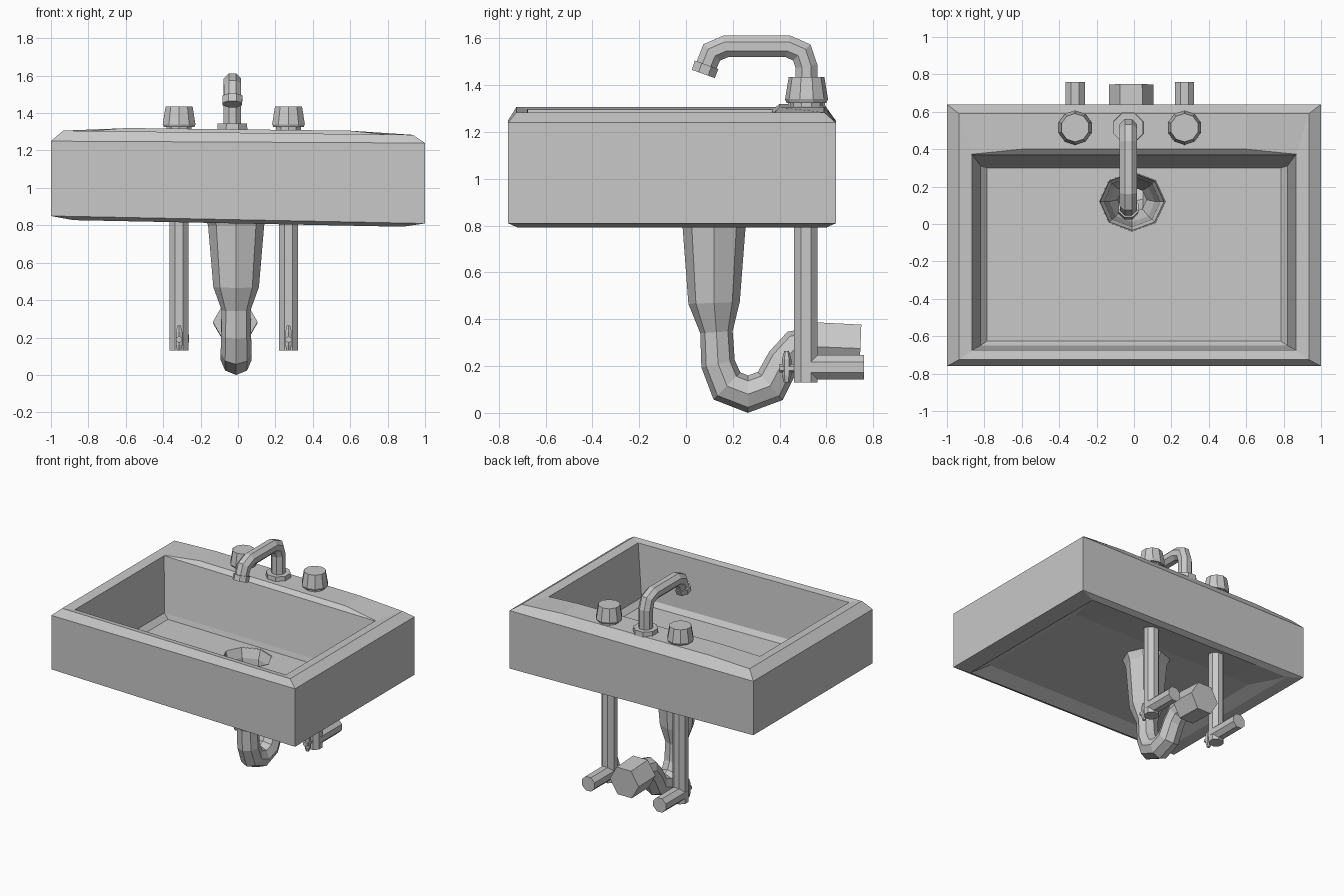
import bpy, bmesh, math
from mathutils import Vector

cube = bpy.data.objects.get("Cube")
if cube:
    bpy.data.objects.remove(cube, do_unlink=True)

grey = bpy.data.materials.new("plain grey")
grey.use_nodes = True
grey.diffuse_color = (0.58, 0.58, 0.58, 1)
grey.node_tree.nodes["Principled BSDF"].inputs["Base Color"].default_value = (0.58, 0.58, 0.58, 1)


def finish(name, bm):
    bmesh.ops.recalc_face_normals(bm, faces=bm.faces)
    mesh = bpy.data.meshes.new(name)
    bm.to_mesh(mesh)
    bm.free()
    mesh.materials.append(grey)
    obj = bpy.data.objects.new(name, mesh)
    bpy.context.collection.objects.link(obj)
    return obj


def skin(name, rings, cap_start=True, cap_end=True):
    """Join rings of points into a faceted surface."""
    bm = bmesh.new()
    loops = [[bm.verts.new(p) for p in ring] for ring in rings]
    n = len(loops[0])
    for a, b in zip(loops, loops[1:]):
        for i in range(n):
            j = (i + 1) % n
            bm.faces.new((a[i], a[j], b[j], b[i]))
    if cap_start:
        bm.faces.new(loops[0][::-1])
    if cap_end:
        bm.faces.new(loops[-1])
    return finish(name, bm)


def tube(name, x, path, sides=8, turn=0.5, cap_start=True, squash=1.0):
    """Sweep a polygon along (y, z, radius) points in an upright plane."""
    pts = [Vector((x, y, z)) for y, z, r in path]
    across = Vector((1, 0, 0))
    rings = []
    for i, (p, (_, _, r)) in enumerate(zip(pts, path)):
        steps = [(b - a).normalized() for a, b in zip(pts, pts[1:])][max(i - 1, 0):i + 1]
        up = across.cross(sum(steps, Vector()).normalized())
        # widen bends so that the pipe keeps its thickness
        miter = squash / math.cos(steps[0].angle(steps[-1]) / 2)
        ring = []
        for k in range(sides):
            a = 2 * math.pi * (k + turn) / sides
            ring.append(p + across * r * math.cos(a) + up * r * miter * math.sin(a))
        rings.append(ring)
    return skin(name, rings, cap_start)


def basin_ring(hx, front, back, z, tilt, mid_rise=0.0, mid_back=0.0):
    """Rectangle with two extra points along the back, for the raised deck."""
    pts = [(-hx, front, z), (hx, front, z), (hx, back, z),
           (0.6, back + mid_back, z + mid_rise), (-0.6, back + mid_back, z + mid_rise),
           (-hx, back, z)]
    return [(x, y, h - tilt * x) for x, y, h in pts]


# Basin: hollow underside, lip, outer wall, rim, raised deck, inner wall and floor
basin = skin("basin", [
    basin_ring(0.785, -0.625, 0.30, 0.855, 0.01),
    basin_ring(0.88, -0.72, 0.60, 0.81, 0.02),
    basin_ring(1.0, -0.76, 0.64, 0.83, 0.02),
    basin_ring(1.0, -0.76, 0.64, 1.245, 0.005),
    basin_ring(0.935, -0.725, 0.59, 1.295, 0.012, 0.017),
    basin_ring(0.868, -0.678, 0.373, 1.288, 0.012, 0.025, 0.027),
    basin_ring(0.865, -0.675, 0.37, 1.286, 0.012),
    basin_ring(0.82, -0.65, 0.31, 0.90, 0.01),
    basin_ring(0.785, -0.625, 0.30, 0.865, 0.01),
])

# Drain opening cut through the basin floor
PIPE_X = -0.01
cutter = tube("drain_cutter", PIPE_X, [
    (0.12, 0.95, 0.174), (0.12, 0.867, 0.174), (0.12, 0.78, 0.136)], turn=0, squash=0.9)
cutter.hide_render = True
cut = basin.modifiers.new("drain_hole", "BOOLEAN")
cut.object = cutter
cut.operation = "DIFFERENCE"
cut.solver = "EXACT"
bpy.context.view_layer.objects.active = basin
bpy.ops.object.modifier_apply(modifier=cut.name)
bpy.data.objects.remove(cutter, do_unlink=True)

# Drain cone and curved trap
tube("drain_trap", PIPE_X, [
    (0.12, 0.867, 0.178), (0.12, 0.80, 0.15), (0.12, 0.47, 0.122), (0.13, 0.345, 0.077),
    (0.137, 0.21, 0.08), (0.175, 0.115, 0.083), (0.265, 0.08, 0.083), (0.36, 0.115, 0.083),
    (0.415, 0.22, 0.08), (0.47, 0.28, 0.08), (0.58, 0.30, 0.08)],
    turn=0, cap_start=False, squash=0.9)
tube("wall_coupling", PIPE_X - 0.005, [(0.55, 0.283, 0.12), (0.745, 0.275, 0.118)], 6, 0)

# Supply pipes, shut-off valves and tap handles, one set per side
for side, x in (("right", -0.315), ("left", 0.27)):
    tube(side + "_supply_pipe", x, [(0.512, 0.13, 0.055), (0.512, 0.83, 0.055)])
    tube(side + "_wall_pipe", x, [(0.51, 0.195, 0.056), (0.76, 0.195, 0.056)])
    tube(side + "_valve_stem", x, [(0.40, 0.19, 0.018), (0.47, 0.19, 0.018)], 6)
    tube(side + "_valve_grip", x, [
        (0.43, 0.13, 0.012), (0.43, 0.16, 0.02), (0.43, 0.23, 0.02), (0.43, 0.265, 0.01)], 6)
    tube(side + "_tap_neck", x, [(0.515, 1.28, 0.07), (0.515, 1.345, 0.07)], 10)
    tube(side + "_tap_handle", x, [
        (0.515, 1.325, 0.085), (0.515, 1.34, 0.092), (0.515, 1.435, 0.076)], 10)

# Spout with its base and outlet collar
SPOUT_X = -0.03
tube("spout_base", SPOUT_X, [(0.515, 1.28, 0.088), (0.515, 1.345, 0.085)])
tube("spout", SPOUT_X, [
    (0.515, 1.31, 0.05), (0.515, 1.48, 0.05), (0.495, 1.54, 0.05), (0.435, 1.566, 0.05),
    (0.17, 1.566, 0.05), (0.11, 1.54, 0.05), (0.077, 1.46, 0.048)])
tube("spout_collar", SPOUT_X, [(0.088, 1.487, 0.058), (0.074, 1.448, 0.056)])
